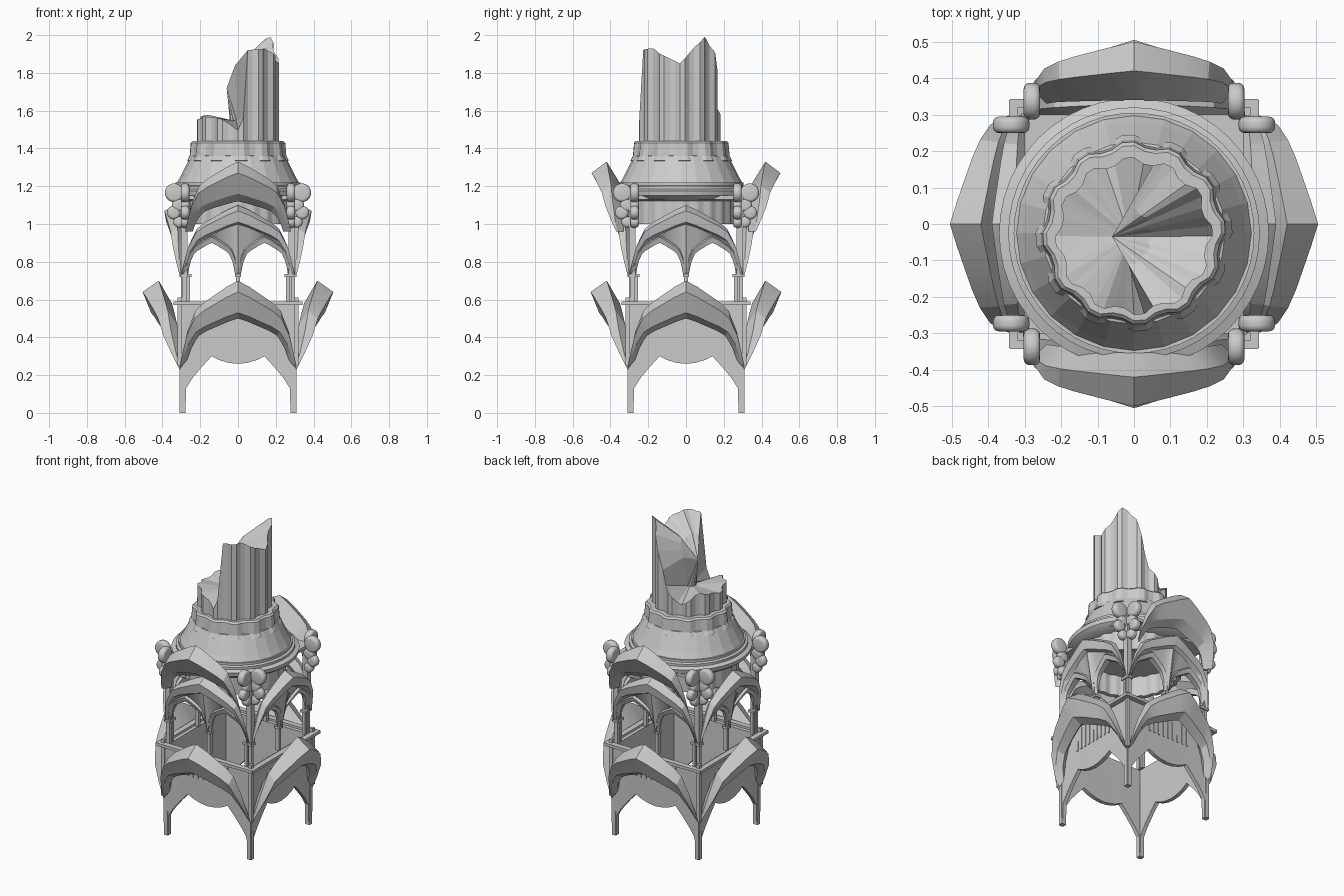
import bpy, bmesh
from math import sin, cos, pi, radians, degrees
from mathutils import Matrix, Vector

cube = bpy.data.objects.get("Cube")
if cube:
    bpy.data.objects.remove(cube, do_unlink=True)

stone = bpy.data.materials.new("pale_stone")
stone.use_nodes = True
GREY = (0.6, 0.6, 0.6, 1)
stone.diffuse_color = GREY
stone.node_tree.nodes["Principled BSDF"].inputs["Base Color"].default_value = GREY

SIDES = {"front": 0, "left": 90, "back": 180, "right": 270}
AXIS_Y = -0.025


def finish(name, bm, turn=0, smooth=None):
    bmesh.ops.recalc_face_normals(bm, faces=bm.faces[:])
    mesh = bpy.data.meshes.new(name)
    bm.to_mesh(mesh)
    bm.free()
    mesh.materials.append(stone)
    ob = bpy.data.objects.new(name, mesh)
    bpy.context.collection.objects.link(ob)
    ob.rotation_euler.z = radians(turn)
    if smooth:
        bpy.ops.object.select_all(action='DESELECT')
        ob.select_set(True)
        bpy.context.view_layer.objects.active = ob
        bpy.ops.object.shade_smooth_by_angle(angle=radians(smooth))
    return ob


def loft(name, rails, turn=0, ring=False, smooth=None):
    """Skin a closed loop of equally long rails; ring closes each rail on itself."""
    bm = bmesh.new()
    rows = [[bm.verts.new(p) for p in r] for r in rails]
    n, m = len(rows), len(rows[0])
    for i in range(n):
        a, b = rows[i], rows[(i + 1) % n]
        for j in range(m if ring else m - 1):
            k = (j + 1) % m
            bm.faces.new((a[j], a[k], b[k], b[j]))
    if not ring:
        bm.faces.new([r[0] for r in rows])
        bm.faces.new([r[-1] for r in rows])
    return finish(name, bm, turn, smooth)


def lerp_table(table, x):
    for (x0, y0), (x1, y1) in zip(table, table[1:]):
        if x <= x1:
            return y0 + (y1 - y0) * (x - x0) / (x1 - x0)
    return table[-1][1]


# Half outline of a pointed arch: across, rise, outward lean
ARCH = [(0, 1, 1), (.2, .93, .9), (.4, .84, .79), (.58, .76, .69), (.74, .66, .58),
        (.88, .43, .43), (.95, .21, .22), (1, 0, 0)]
RISE = [(u, v) for u, v, lean in ARCH]


def arch_rail(w, z0, z1, y0, y1, cx=0):
    half = [(u * w, -(y0 + (y1 - y0) * lean), z0 + (z1 - z0) * v) for u, v, lean in ARCH]
    full = [(-x, y, z) for x, y, z in half[:0:-1]] + half
    return [(x + cx, y, z) for x, y, z in full]


def gable(name, turn, z0, y0, w, section, cx=0):
    """section: apex depth and height of each edge, plus its inset at the foot."""
    rails = [arch_rail(w - i, z0, z, y0 - i, y, cx) for y, z, i in section]
    loft(name, rails, turn, smooth=20)


def box(name, size, loc, turn=0):
    bm = bmesh.new()
    bmesh.ops.create_cube(bm, size=1, matrix=Matrix.Translation(loc) @ Matrix.Diagonal((*size, 1)))
    return finish(name, bm, turn)


def lathe(name, profile, seg=48, wave=None, smooth=30):
    rails = []
    for r, z in profile:
        ring = []
        for i in range(seg):
            a = 2 * pi * i / seg
            q = r + (wave(i) if wave else 0)
            ring.append((q * cos(a), q * sin(a) + AXIS_Y, z))
        rails.append(ring)
    return loft(name, rails, ring=True, smooth=smooth)


LOWER = [(.42, .70, .005), (.505, .64, 0), (.46, .53, .01), (.40, .50, .03), (.35, .58, .03)]
HOOD = [(.33, 1.10, .005), (.39, 1.07, 0), (.38, 1.01, .01), (.33, .99, .03), (.30, 1.05, .03)]
CROWN = [(.42, 1.33, .005), (.50, 1.27, 0), (.44, 1.16, .02), (.38, 1.12, .04), (.34, 1.2, .04)]
RIB = [(.32, .94, 0), (.34, .93, .005), (.33, .90, .02), (.29, .90, .02), (.29, .94, 0)]
# Leg arch with the hanging curved middle: across, height
SKIRT = [(0, .26), (.05, .265), (.1, .28), (.14, .30), (.19, .245), (.24, .185), (.275, .13),
         (.278, 0), (.31, 0)]

for side, turn in SIDES.items():
    # Lower storey: flared gable, leg wall with short ribs, shelf
    gable(side + "_lower_gable", turn, .23, .31, .31, LOWER)
    pts = [(-x, z) for x, z in SKIRT[:0:-1]] + SKIRT
    loft(side + "_leg_wall", [
        [(x, -.305, z) for x, z in pts], [(x, -.31, .575) for x, z in pts],
        [(x, -.285, .575) for x, z in pts], [(x, -.28, z) for x, z in pts]], turn)
    for i in range(-4, 5):
        box(f"{side}_wall_rib_{i + 5}", (.012, .012, .14), (i * .035, -.306, .49), turn)
    box(side + "_shelf", (.68, .035, .018), (0, -.325, .58), turn)

    # Arcade: twin pointed arches, infill panel and hood
    for tag, cx in (("a", -.14), ("b", .14)):
        gable(side + "_arcade_arch_" + tag, turn, .73, .305, .145, RIB, cx)
    xs = [-.28 + .02 * i for i in range(29)]
    low = [(x, .73 + .19 * lerp_table(RISE, abs(abs(x) - .14) / .14)) for x in xs]
    high = [(x, max(.73 + .28 * lerp_table(RISE, abs(x) / .29), z + .004)) for x, z in low]
    loft(side + "_arcade_panel", [
        [(x, -.31, z) for x, z in low], [(x, -.30 - .2 * (z - .73), z) for x, z in high],
        [(x, -.28 - .2 * (z - .73), z) for x, z in high], [(x, -.295, z) for x, z in low]], turn)
    gable(side + "_hood", turn, .73, .31, .30, HOOD)
    if side in ("front", "back"):
        gable(side + "_upper_gable", turn, .96, .37, .28, CROWN)

    # Columns: one in the middle, a close pair at the corner
    for tag, cx, cy in (("middle", 0, -.285), ("corner", .292, -.285), ("inner", .263, -.285)):
        box(side + "_" + tag + "_column", (.02, .024, .15), (cx, cy, .655), turn)
        box(side + "_" + tag + "_capital", (.034, .04, .015), (cx, cy, .728), turn)
    box(side + "_corner_strut", (.022, .022, .36), (.308, -.308, .43), turn)
    box(side + "_corner_pier", (.035, .035, .42), (.285, -.285, .93), turn)


# Scrolls: a large curl above a small one, two sets on every corner
def scroll(name, loc, radius, thick, along_x):
    bm = bmesh.new()
    rot = Matrix.Rotation(pi / 2, 4, 'Y' if along_x else 'X')
    bmesh.ops.create_cone(bm, cap_ends=True, segments=20, radius1=radius, radius2=radius,
                          depth=thick, matrix=Matrix.Translation(loc) @ rot)
    rims = [e for e in bm.edges if any(len(f.verts) > 4 for f in e.link_faces)]
    bmesh.ops.bevel(bm, geom=rims, offset=thick * .35, segments=3, profile=.5, affect='EDGES')
    finish(name, bm, smooth=50)


for sx in (-1, 1):
    for sy in (-1, 1):
        tag = ("left" if sx > 0 else "right") + ("_front" if sy < 0 else "_back")
        for along_x in (False, True):
            kind = "_scroll_y" if along_x else "_scroll_x"
            for part, out, z, r in (("_top", .337, 1.165, .05), ("_low", .34, 1.06, .036),
                                    ("_stem", .315, 1.1, .035), ("_foot", .312, 1.01, .03)):
                loc = Vector((sx * .28, sy * out, z) if along_x else (sx * out, sy * .272, z))
                scroll(tag + kind + part, loc, r, .045, along_x)

# Ribbed drum on a square slab
lathe("upper_drum", [(.285, 1.0), (.285, 1.15), (.26, 1.15), (.26, 1.0)], 96,
      lambda i: .008 if i % 4 < 2 else 0)
box("square_slab", (.6, .6, .02), (0, 0, 1.14))

# Cornice and sloping roof
lathe("cornice", [(.28, 1.12), (.34, 1.13), (.365, 1.15), (.37, 1.175), (.345, 1.185),
                  (.345, 1.2), (.33, 1.205), (.33, 1.22), (.25, 1.22)])
lathe("sloping_roof", [(.325, 1.215), (.305, 1.25), (.25, 1.36), (.2, 1.37), (.2, 1.2)], 24,
      smooth=None)

# Collar with raised blocks
lathe("collar", [(.256, 1.335), (.242, 1.36), (.236, 1.43), (.226, 1.44), (.19, 1.44), (.19, 1.33)],
      48, lambda i: .014 if i % 4 < 2 else 0, None)

# Broken fluted shaft: rim height follows the angle, the fracture undercuts the low side
BREAK = [(-180, 1.55), (-150, 1.57), (-115, 1.56), (-84, 1.48), (-76, 1.92), (-45, 1.93),
         (0, 1.85), (40, 2.0), (62, 1.9), (80, 1.62), (110, 1.5), (140, 1.58), (180, 1.55)]
bm = bmesh.new()
heart = Vector((-.06, -.035, 1.72))
lower, upper, middle = [], [], []
for i in range(48):
    a = -pi + 2 * pi * i / 48
    r = .216 if i % 4 < 2 else .2
    x, y = r * cos(a), r * sin(a) + AXIS_Y - .008
    top = lerp_table(BREAK, degrees(a))
    lower.append(bm.verts.new((x, y, 1.3)))
    upper.append(bm.verts.new((x, y, top)))
    if top < 1.65:
        mid = heart.lerp((x, y, top), .15)
        mid += Vector((.04, 0, 1.55 - mid.z))
    else:
        mid = heart.lerp((x, y, top), .4) + Vector((0, 0, .04))
    middle.append(bm.verts.new(mid))
peak = bm.verts.new(heart)
for i in range(48):
    k = (i + 1) % 48
    bm.faces.new((lower[i], lower[k], upper[k], upper[i]))
    bm.faces.new((upper[i], upper[k], middle[k], middle[i]))
    bm.faces.new((middle[i], middle[k], peak))
bm.faces.new(lower)
finish("broken_shaft", bm)
